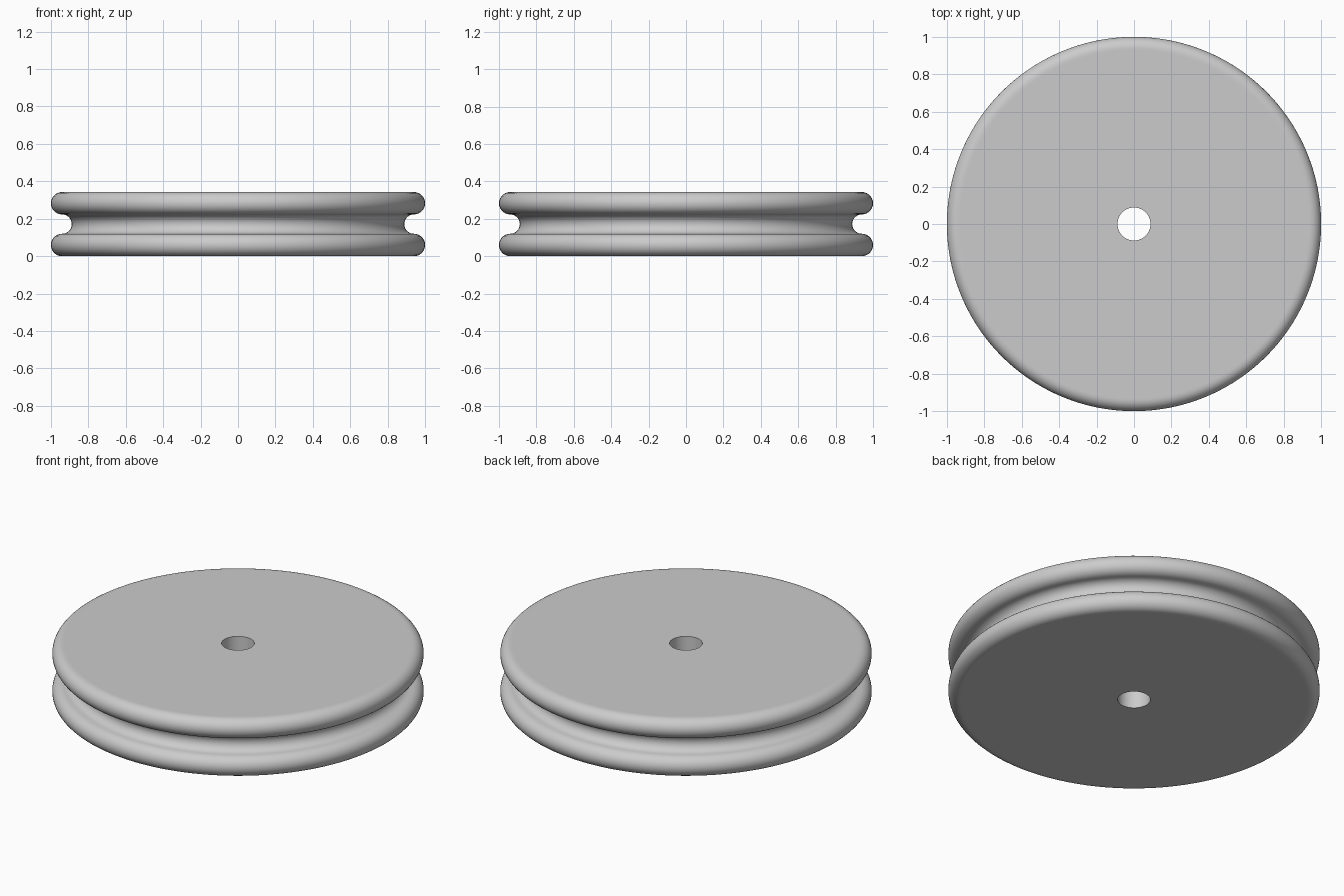
import bpy
import bmesh
from math import cos, sin, radians, pi

cube = bpy.data.objects.get("Cube")
if cube:
    bpy.data.objects.remove(cube, do_unlink=True)

RIM = 0.06        # radius of each rounded flange edge
GROOVE = 0.0515   # radius of the rope groove
AXIS_R = 0.94     # distance of the arc centres from the axle
BORE = 0.088
HEIGHT = 4 * RIM + 2 * GROOVE
SEGMENTS = 160


def arc(z, radius, start, end, steps=14):
    """Points on an arc centred at (AXIS_R, z), angles in degrees."""
    angles = [radians(start + (end - start) * i / steps) for i in range(steps + 1)]
    return [(AXIS_R + radius * cos(a), z + radius * sin(a)) for a in angles]


# Wheel cross-section: bottom face, flange, groove, flange, top face, bore
profile = [(BORE, 0), (AXIS_R - 0.01, 0)]
profile += arc(RIM, RIM, -90, 90)
profile += arc(HEIGHT / 2, GROOVE, 270, 90)[1:]
profile += arc(HEIGHT - RIM, RIM, -90, 90)[1:]
profile += [(AXIS_R - 0.01, HEIGHT), (BORE, HEIGHT)]

# Revolve the closed cross-section about the axle
bm = bmesh.new()
verts = [bm.verts.new((r, 0, z)) for r, z in profile]
edges = [bm.edges.new((v, verts[(i + 1) % len(verts)])) for i, v in enumerate(verts)]
bmesh.ops.spin(bm, geom=verts + edges, cent=(0, 0, 0), axis=(0, 0, 1),
               angle=2 * pi, steps=SEGMENTS)
bmesh.ops.remove_doubles(bm, verts=bm.verts[:], dist=0.0005)
bmesh.ops.recalc_face_normals(bm, faces=bm.faces[:])
mesh = bpy.data.meshes.new("pulley_wheel")
bm.to_mesh(mesh)
bm.free()

wheel = bpy.data.objects.new("pulley_wheel", mesh)
bpy.context.collection.objects.link(wheel)

# Plain grey material
grey = bpy.data.materials.new("light grey")
grey.use_nodes = True
colour = (0.6, 0.6, 0.6, 1)
grey.diffuse_color = colour
grey.node_tree.nodes["Principled BSDF"].inputs["Base Color"].default_value = colour
mesh.materials.append(grey)

# Smooth rims and groove, crisp bore edges
bpy.ops.object.select_all(action='DESELECT')
wheel.select_set(True)
bpy.context.view_layer.objects.active = wheel
bpy.ops.object.shade_smooth_by_angle(angle=radians(35))
